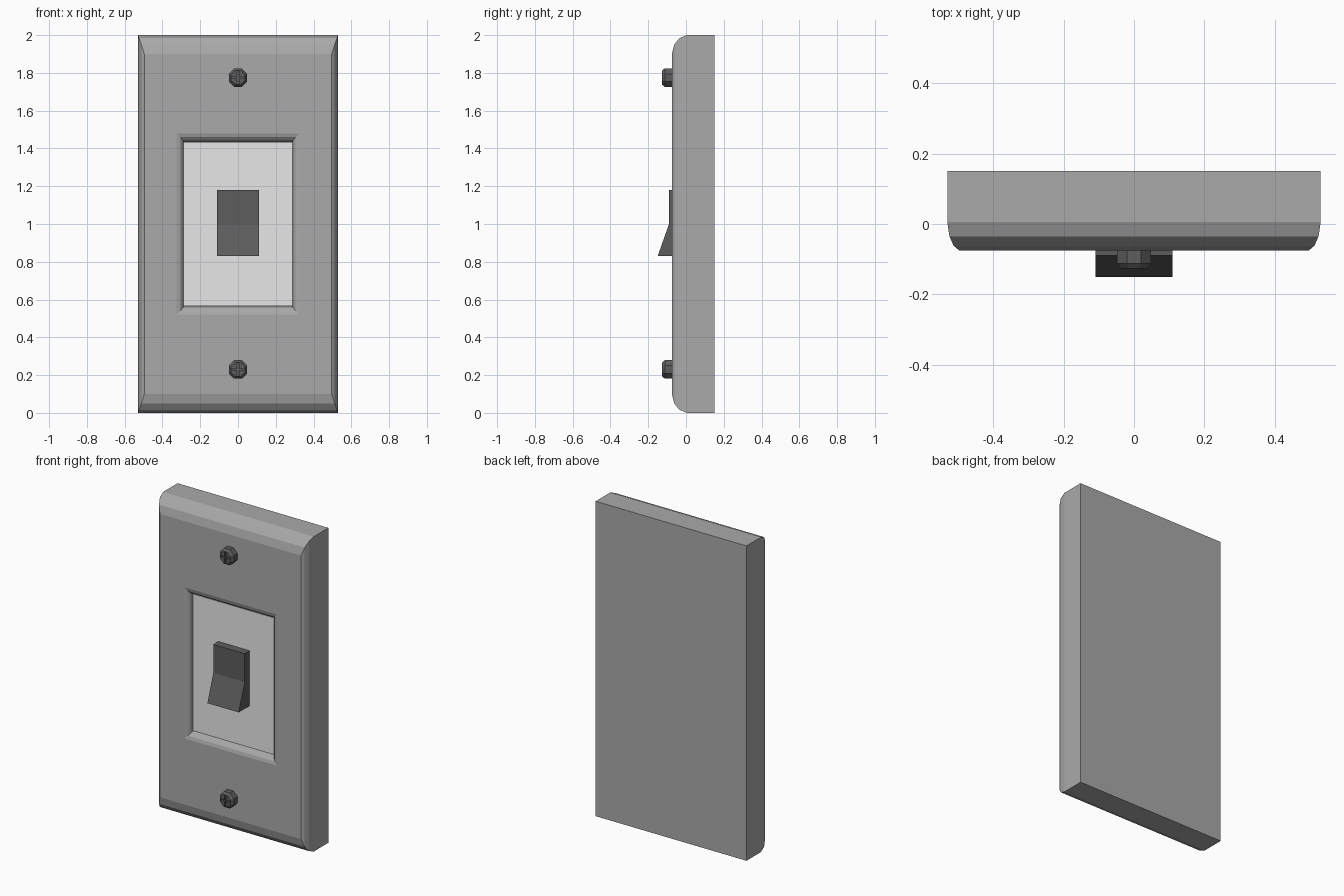
import bpy, bmesh, math
from mathutils import Matrix

cube = bpy.data.objects.get("Cube")
if cube:
    bpy.data.objects.remove(cube, do_unlink=True)


def material(name, value):
    m = bpy.data.materials.new(name)
    m.use_nodes = True
    colour = (value, value, value, 1)
    m.diffuse_color = colour
    m.node_tree.nodes["Principled BSDF"].inputs["Base Color"].default_value = colour
    return m


plate_grey = material("plate grey", 0.40)
panel_white = material("panel white", 0.80)
dark_grey = material("dark grey", 0.11)


def finish(name, bm, mat):
    bmesh.ops.recalc_face_normals(bm, faces=bm.faces)
    mesh = bpy.data.meshes.new(name)
    bm.to_mesh(mesh)
    bm.free()
    mesh.materials.append(mat)
    ob = bpy.data.objects.new(name, mesh)
    bpy.context.collection.objects.link(ob)
    return ob


def loft(bm, rings):
    """Join a list of vertex rings with quads and cap both ends."""
    n = len(rings[0])
    for a, b in zip(rings, rings[1:]):
        for i in range(n):
            j = (i + 1) % n
            bm.faces.new((a[i], a[j], b[j], b[i]))
    bm.faces.new(rings[0])
    bm.faces.new(rings[-1])


def box(name, x, y0, y1, z0, z1, mat):
    bm = bmesh.new()
    size = Matrix.Diagonal((2 * x, y1 - y0, z1 - z0, 1))
    place = Matrix.Translation((0, (y0 + y1) / 2, (z0 + z1) / 2))
    bmesh.ops.create_cube(bm, size=1, matrix=place @ size)
    return finish(name, bm, mat)


# Wall plate: rectangular rings (y, half width, half height), back to recess floor
bm = bmesh.new()
steps = [(0.15, 0.53, 1.0), (0.005, 0.53, 1.0), (-0.035, 0.524, 0.984),
         (-0.062, 0.512, 0.95), (-0.075, 0.496, 0.90),
         (-0.075, 0.325, 0.48), (-0.069, 0.305, 0.46),
         (-0.056, 0.293, 0.445), (-0.03, 0.288, 0.435)]
loft(bm, [[bm.verts.new((sx * hx, y, 1 + sz * hz))
           for sx, sz in ((-1, -1), (1, -1), (1, 1), (-1, 1))]
          for y, hx, hz in steps])
finish("wall_plate", bm, plate_grey)

# Light panel in the recess
box("inset_panel", 0.289, -0.04, -0.02, 0.566, 1.434, panel_white)

# Rocker: side profile (y, z) extruded across the width
bm = bmesh.new()
profile = [(-0.03, 0.83), (-0.15, 0.83), (-0.09, 1.0), (-0.09, 1.18), (-0.03, 1.18)]
loft(bm, [[bm.verts.new((x, y, z)) for y, z in profile] for x in (-0.11, 0.11)])
finish("rocker_switch", bm, dark_grey)


# Domed screws with a cross slot
def screw(name, z):
    bm = bmesh.new()
    loft(bm, [[bm.verts.new((r * math.cos(a), y, z + r * math.sin(a)))
               for a in (math.tau * (i + 0.5) / 8 for i in range(8))]
              for y, r in ((-0.07, 0.053), (-0.112, 0.053), (-0.127, 0.040))])
    head = finish(name, bm, dark_grey)
    for w, h in ((0.005, 0.036), (0.036, 0.005)):
        cutter = box("slot_cutter", w, -0.15, -0.112, z - h, z + h, dark_grey)
        cutter.hide_render = True
        mod = head.modifiers.new("slot", "BOOLEAN")
        mod.operation = "DIFFERENCE"
        mod.solver = "EXACT"
        mod.object = cutter
        bpy.context.view_layer.objects.active = head
        bpy.ops.object.modifier_apply(modifier=mod.name)
        bpy.data.objects.remove(cutter, do_unlink=True)


screw("upper_screw", 1.775)
screw("lower_screw", 0.23)
